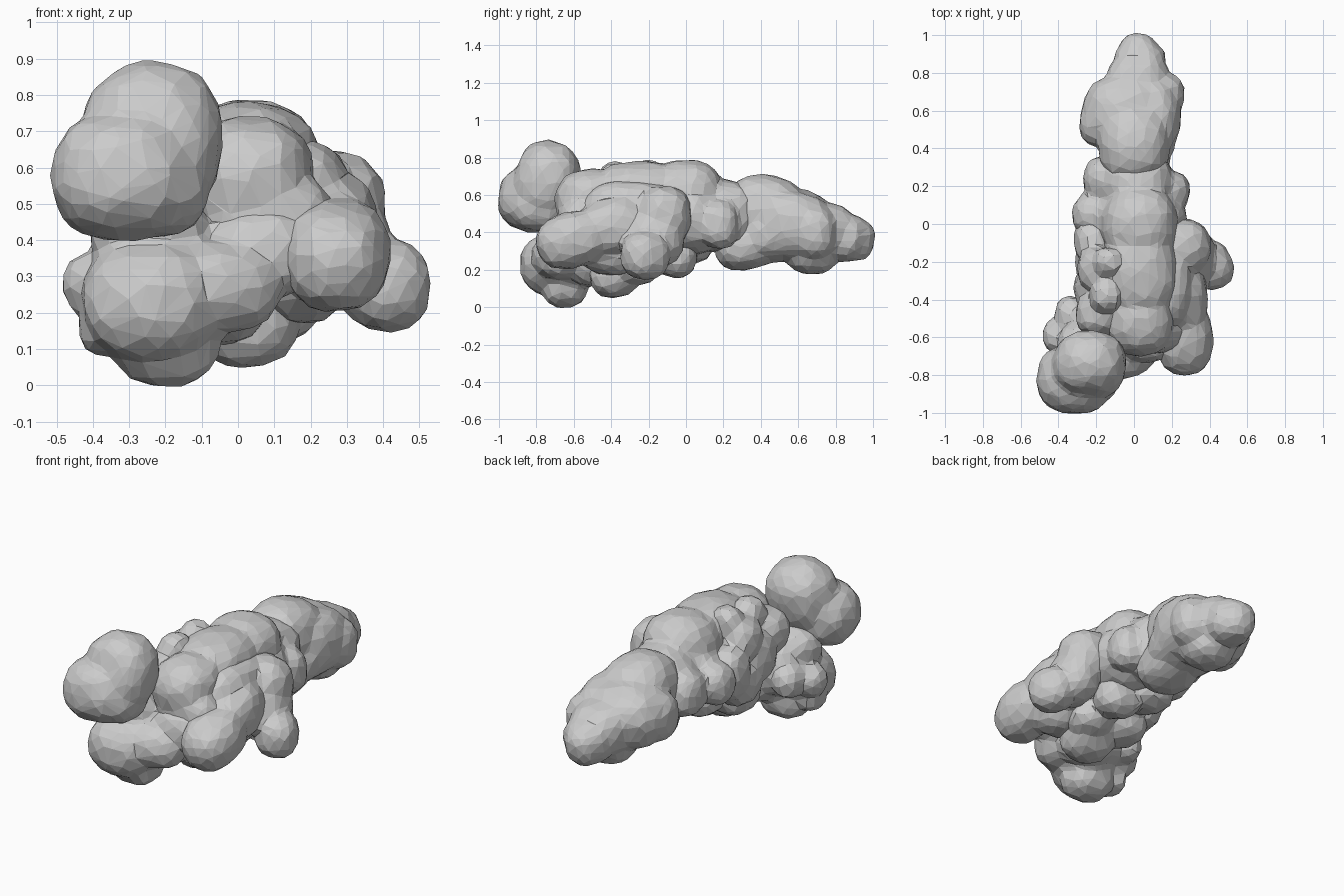
import bpy, bmesh, random
from math import radians
from mathutils import Matrix, Euler

random.seed(4)


def lumpy_part(name, lumps, faces=0.09):
    """Fuse ellipsoids (centre, radii, x tilt, z turn) into one faceted, creased mass."""
    bm = bmesh.new()
    for centre, radii, tilt, turn in lumps:
        rot = Euler((radians(tilt), 0, radians(turn))).to_matrix().to_4x4()
        m = Matrix.Translation(centre) @ rot @ Matrix.Diagonal((*radii, 1))
        for v in bmesh.ops.create_icosphere(bm, subdivisions=3, radius=1)["verts"]:
            # squarish, slightly uneven swelling
            p = v.co.normalized()
            p *= (abs(p.x) ** 2.4 + abs(p.y) ** 2.4 + abs(p.z) ** 2.4) ** (-1 / 2.4)
            v.co = m @ (p * random.uniform(0.97, 1.03))
    mesh = bpy.data.meshes.new(name)
    bm.to_mesh(mesh)
    bm.free()
    ob = bpy.data.objects.new(name, mesh)
    bpy.context.collection.objects.link(ob)
    rm = ob.modifiers.new("fuse", "REMESH")
    rm.mode = "VOXEL"
    rm.voxel_size = 0.02
    sm = ob.modifiers.new("soften_seams", "SMOOTH")
    sm.iterations = 4
    ob.modifiers.new("facets", "DECIMATE").ratio = faces
    return ob


# Large knob raised at the front left
lumpy_part("front_knob", [
    ((-0.235, -0.745, 0.68), (0.195, 0.175, 0.213), -15, 0),
    ((-0.315, -0.82, 0.575), (0.20, 0.185, 0.175), -10, 0),
    ((-0.22, -0.79, 0.55), (0.14, 0.17, 0.14), 0, 0),
])

# Neck and bulging lobe beneath the knob, reaching across the front
lumpy_part("lower_front_lobe", [
    ((-0.24, -0.71, 0.23), (0.19, 0.175, 0.165), 0, 0),
    ((-0.06, -0.68, 0.27), (0.18, 0.14, 0.125), 0, 15),
    ((-0.20, -0.65, 0.13), (0.15, 0.13, 0.135), 0, 0),
    ((-0.40, -0.59, 0.28), (0.085, 0.09, 0.085), 0, 0),
    ((-0.34, -0.48, 0.30), (0.08, 0.10, 0.09), 0, 0),
    ((-0.37, -0.64, 0.16), (0.07, 0.09, 0.08), 0, 0),
    ((-0.25, -0.64, 0.43), (0.16, 0.13, 0.12), 0, 0),
    ((-0.18, -0.54, 0.33), (0.18, 0.14, 0.16), 0, 0),
    ((-0.07, -0.51, 0.24), (0.16, 0.13, 0.13), 0, 0),
    ((0.07, -0.60, 0.37), (0.16, 0.13, 0.13), 0, 0),
])

# Long lobe and lumps down the right side
lumpy_part("right_lobes", [
    ((0.27, -0.61, 0.36), (0.15, 0.195, 0.15), 15, 0),
    ((0.25, -0.40, 0.43), (0.14, 0.20, 0.15), 15, 0),
    ((0.24, -0.12, 0.49), (0.17, 0.15, 0.16), 0, 0),
    ((0.41, -0.22, 0.275), (0.115, 0.13, 0.13), 0, 20),
    ((0.30, -0.17, 0.36), (0.13, 0.16, 0.15), 0, 0),
    ((0.16, -0.30, 0.53), (0.15, 0.26, 0.15), 0, 0),
    ((0.17, -0.40, 0.30), (0.14, 0.17, 0.13), 0, 0),
])

# Main thick body
lumpy_part("main_body", [
    ((0.03, -0.50, 0.57), (0.18, 0.20, 0.17), 0, 0),
    ((0.03, -0.25, 0.61), (0.20, 0.26, 0.17), 0, 0),
    ((0.03, 0.00, 0.59), (0.20, 0.20, 0.20), 0, 0),
    ((0.00, -0.28, 0.43), (0.26, 0.34, 0.20), 0, 0),
    ((0.02, 0.02, 0.47), (0.26, 0.19, 0.19), 0, 0),
    ((0.08, -0.56, 0.45), (0.19, 0.13, 0.14), 0, 0),
    ((0.20, 0.18, 0.44), (0.10, 0.10, 0.13), 0, 0),
    ((-0.22, 0.05, 0.46), (0.11, 0.11, 0.12), 0, 0),
    ((-0.16, 0.24, 0.46), (0.11, 0.12, 0.13), 0, 0),
    ((0.01, 0.22, 0.48), (0.20, 0.18, 0.20), -10, 0),
])

# Small ridged lumps on the left flank and back
lumpy_part("left_flank_lumps", [
    ((-0.14, -0.38, 0.67), (0.09, 0.09, 0.11), 0, 0),
    ((-0.19, -0.24, 0.60), (0.11, 0.12, 0.12), 0, 0),
    ((-0.13, -0.20, 0.69), (0.09, 0.08, 0.10), 0, 0),
    ((-0.21, -0.34, 0.47), (0.11, 0.12, 0.15), 0, 0),
    ((-0.21, -0.09, 0.46), (0.11, 0.12, 0.15), 0, 0),
    ((-0.18, -0.48, 0.56), (0.13, 0.12, 0.13), 0, 0),
    ((-0.20, -0.20, 0.36), (0.11, 0.14, 0.12), 0, 0),
])

# Lumps along the underside
lumpy_part("underside_lumps", [
    ((0.02, -0.38, 0.18), (0.15, 0.14, 0.13), 12, 0),
    ((0.10, -0.26, 0.23), (0.13, 0.12, 0.11), 0, 0),
    ((-0.13, -0.26, 0.27), (0.13, 0.15, 0.12), 0, 0),
    ((0.08, -0.05, 0.27), (0.13, 0.11, 0.115), 0, 0),
    ((-0.09, 0.01, 0.34), (0.14, 0.14, 0.11), 0, 0),
])

# Rear mass tapering to the tip
lumpy_part("rear_body", [
    ((0.00, 0.42, 0.51), (0.19, 0.22, 0.20), -8, 0),
    ((-0.04, 0.60, 0.45), (0.23, 0.19, 0.18), -15, 0),
    ((0.09, 0.57, 0.44), (0.16, 0.22, 0.18), -10, 0),
    ((0.16, 0.69, 0.40), (0.11, 0.11, 0.14), 0, 0),
    ((0.02, 0.76, 0.41), (0.17, 0.14, 0.15), -20, 0),
    ((0.03, 0.86, 0.37), (0.14, 0.11, 0.13), -10, 0),
    ((0.02, 0.91, 0.36), (0.10, 0.10, 0.115), -10, 0),
    ((0.03, 0.67, 0.29), (0.15, 0.14, 0.115), 0, 0),
    ((0.02, 0.33, 0.33), (0.17, 0.18, 0.13), 12, 0),
    ((-0.19, 0.53, 0.44), (0.10, 0.12, 0.14), 0, 0),
    ((0.02, 0.46, 0.38), (0.20, 0.18, 0.14), 0, 0),
])
